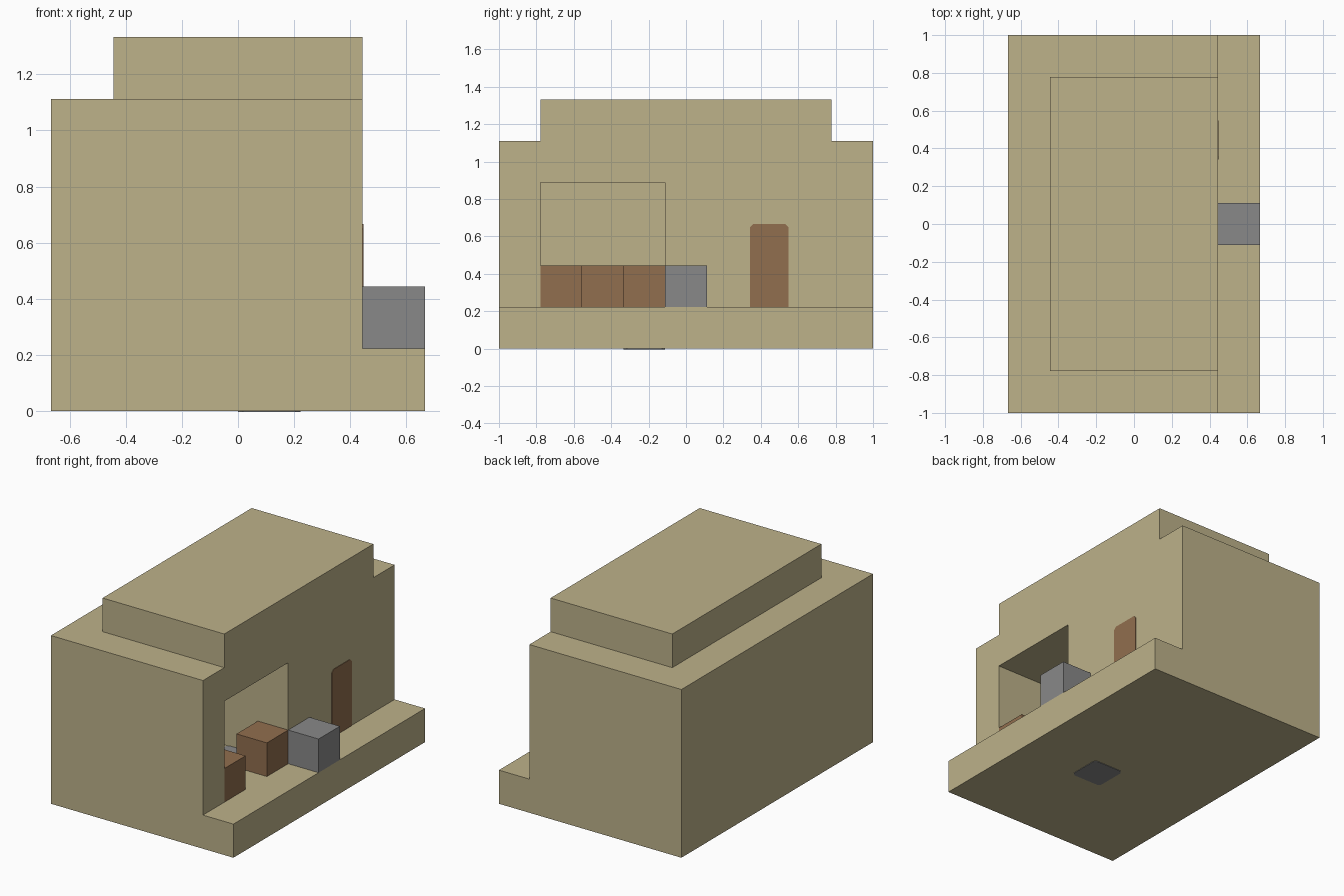
import bpy
import bmesh
from mathutils import Vector

if "Cube" in bpy.data.objects:
    bpy.data.objects.remove(bpy.data.objects["Cube"], do_unlink=True)

U = 2 / 9                          # one building block
ORIGIN = Vector((-3 * U, -1, 0))   # corner of the block grid


def material(name, rgb):
    m = bpy.data.materials.new(name)
    m.use_nodes = True
    m.diffuse_color = (*rgb, 1)
    m.node_tree.nodes["Principled BSDF"].inputs["Base Color"].default_value = (*rgb, 1)
    return m


sand = material("sandstone", (0.51, 0.445, 0.255))
wood = material("brown wood", (0.283, 0.156, 0.077))
stone = material("grey stone", (0.25, 0.25, 0.25))


def finish(name, bm, mat):
    bmesh.ops.recalc_face_normals(bm, faces=bm.faces)
    me = bpy.data.meshes.new(name)
    bm.to_mesh(me)
    bm.free()
    me.materials.append(mat)
    ob = bpy.data.objects.new(name, me)
    bpy.context.collection.objects.link(ob)
    return ob


def block(name, lo, hi, mat):
    """Box between two corners in block units."""
    lo, hi = (ORIGIN + Vector(c) * U for c in (lo, hi))
    bm = bmesh.new()
    bmesh.ops.create_cube(bm, size=1)
    for v in bm.verts:
        v.co = (lo + hi) / 2 + v.co * (hi - lo)
    return finish(name, bm, mat)


def extrude(name, points, vector, mat):
    """Flat outline in block units, swept along a vector."""
    bm = bmesh.new()
    face = bm.faces.new([bm.verts.new(ORIGIN + Vector(p) * U) for p in points])
    moved = bmesh.ops.extrude_face_region(bm, geom=[face], use_keep_orig=True)
    verts = [g for g in moved["geom"] if isinstance(g, bmesh.types.BMVert)]
    bmesh.ops.translate(bm, verts=verts, vec=Vector(vector) * U)
    return finish(name, bm, mat)


def combine(target, other, operation):
    mod = target.modifiers.new(operation.lower(), "BOOLEAN")
    mod.operation, mod.object, mod.solver = operation, other, "EXACT"
    bpy.context.view_layer.objects.active = target
    bpy.ops.object.modifier_apply(modifier=mod.name)
    bpy.data.objects.remove(other, do_unlink=True)


# Building with a step along its open side, raised roof and a room cut in
profile = [(0, 0), (6, 0), (6, 1), (5, 1), (5, 5), (0, 5)]
building = extrude("building", [(x, 0, z) for x, z in profile], (0, 9, 0), sand)
combine(building, block("raised_roof", (1, 1, 4.5), (5, 8, 6), sand), "UNION")
combine(building, block("room_cutter", (1, 1, 1), (5.5, 4, 4), sand), "DIFFERENCE")

# Wooden blocks: two in the opening, one against the rear wall
for name, x, y in (("front_counter", 4, 1), ("rear_counter", 4, 3), ("shelf", 1, 2)):
    block(name, (x, y, 1), (x + 1, y + 1, 2), wood)

# Stone block on the step
block("stone_block", (5, 4, 1), (6, 5, 2), stone)

# Door plate with clipped upper corners
c, t = 0.08, 0.015
a, b = 6.04, 6.97
outline = [(a, 1), (b, 1), (b, 3 - c), (b - c, 3), (a + c, 3), (a, 3 - c)]
extrude("door", [(5, y, z) for y, z in outline], (t, 0, 0), wood)

# Hatch plates with clipped corners, in the room floor and on the underside
e = 1 - c
corners = [(c, 0), (e, 0), (1, c), (1, e), (e, 1), (c, 1), (0, e), (0, c)]
for name, z, lift in (("floor_hatch", 1, t), ("underside_hatch", 0, -t)):
    extrude(name, [(3 + x, 3 + y, z) for x, y in corners], (0, 0, lift), stone)
